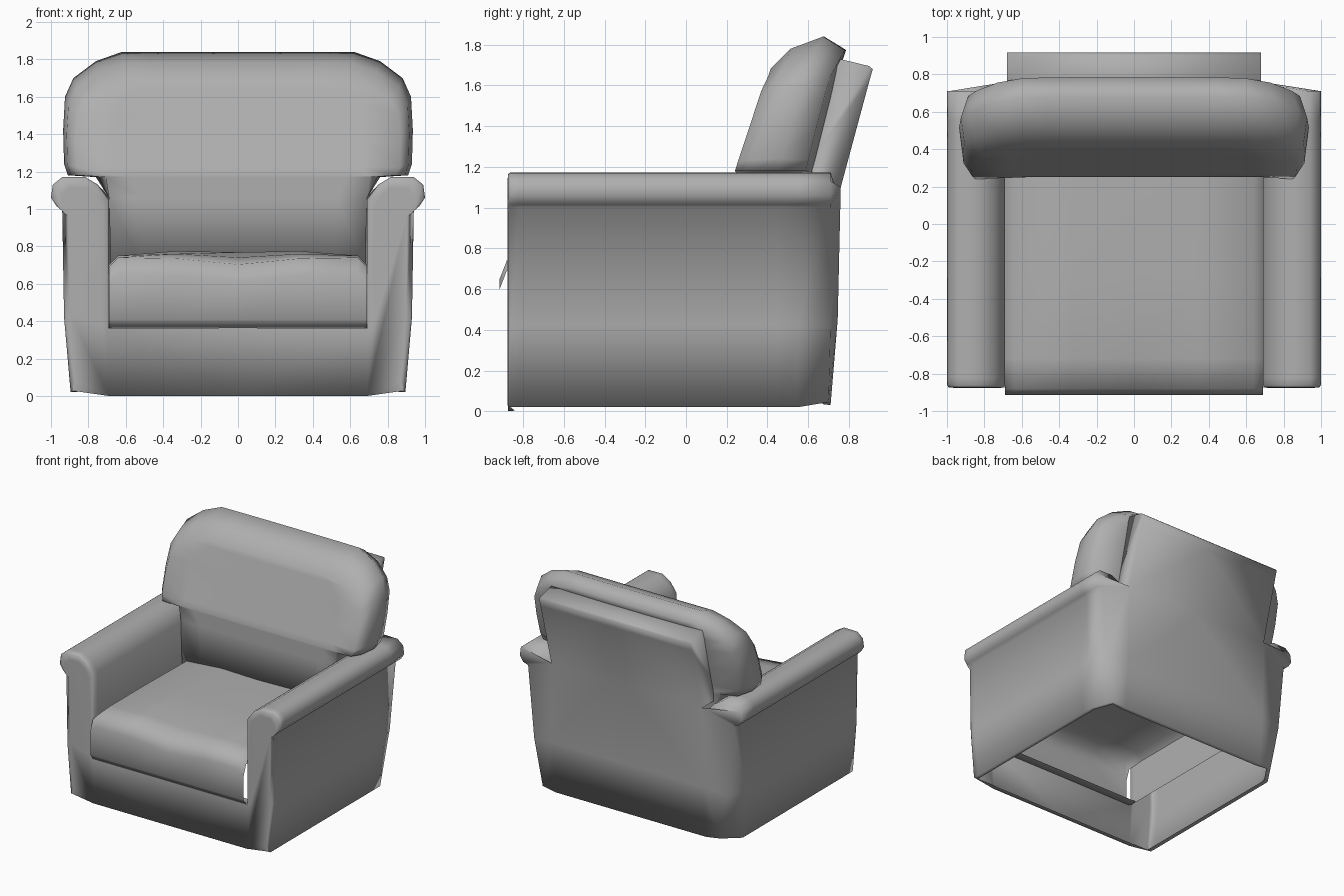
import bpy, bmesh
from math import pi

if "Cube" in bpy.data.objects:
    bpy.data.objects.remove(bpy.data.objects["Cube"])

grey = bpy.data.materials.new("upholstery")
grey.diffuse_color = (.43, .43, .43, 1)
grey.use_nodes = True
grey.node_tree.nodes["Principled BSDF"].inputs["Base Color"].default_value = grey.diffuse_color


def make(name, verts, faces, mirror=False, angle=pi):
    bm = bmesh.new()
    vs = [bm.verts.new(v) for v in verts]
    for f in faces:
        bm.faces.new([vs[i] for i in f])
    bmesh.ops.remove_doubles(bm, verts=bm.verts, dist=0.0005)
    bmesh.ops.recalc_face_normals(bm, faces=bm.faces)
    me = bpy.data.meshes.new(name)
    bm.to_mesh(me)
    bm.free()
    me.materials.append(grey)
    ob = bpy.data.objects.new(name, me)
    bpy.context.collection.objects.link(ob)
    if mirror:
        m = ob.modifiers.new("Mirror", 'MIRROR')
        m.use_clip = True
    bpy.ops.object.select_all(action='DESELECT')
    ob.select_set(True)
    bpy.context.view_layer.objects.active = ob
    bpy.ops.object.shade_smooth_by_angle(angle=angle)
    return ob


def strip(rows, n, closed=False, start=0):
    """Quads joining consecutive rows of n points."""
    m = n if closed else n - 1
    return [tuple(start + j for j in (r * n + i, r * n + (i + 1) % n,
                                      (r + 1) * n + (i + 1) % n, (r + 1) * n + i))
            for r in range(rows - 1) for i in range(m)]


# Body half, mirrored: rolled arm, front panel, leaning back panel; hollow underneath
arm = [(.86, .022), (.895, .02), (.93, .42), (.94, 1.0), (.97, 1.015), (1.0, 1.06),
       (.99, 1.13), (.94, 1.17), (.82, 1.172), (.75, 1.13), (.69, 1.05), (.69, .36)]
n = len(arm)
stations = (-.876, -.875, -.862, -.82, .45, .55, .71)
rear = {0: (.78, .67, .045), 1: (.80, .70, .045), 2: (.87, .71, .42), 3: (.925, .71, 1.0),
        10: (.68, .75, 1.05), 11: (.68, .725, .36)}     # rounded rear corner
verts = []
for s, y in enumerate(stations):
    for i, (x, z) in enumerate(arm):
        p = (x, y, z)
        if s == 0:                       # flat inner area of the arm front
            x, z = arm[max(i, 1)]
            p = (.82 + (x - .82) * .7, y, .6 + (z - .6) * .9)
        elif s == 1:                     # small rounding of the front edge
            p = (.82 + (x - .82) * .94, y, .6 + (z - .6) * .985)
        elif s == 6:
            p = rear.get(i, p)
        verts.append(p)
faces = strip(len(stations), n)

# front panel: arm front, then strip to the centre
k = len(verts)
verts += [(.69, -.875, 0), (0, -.875, 0), (0, -.875, .365), (.69, -.84, .003), (0, -.84, .003)]
faces += [tuple(range(1, n)) + (k,), (1, n + 1, k), (n - 1, 2 * n - 1, k),
          (2 * n - 1, k, k + 1, k + 2), (k, k + 3, k + 4, k + 1), (n, n + 1, k, k + 3)]

# back panel: side column and centre column
back = [(.67, .035), (.71, .03), (.745, .45), (.76, 1.1), (.90, 1.62), (.917, 1.68),
        (.90, 1.695), (.755, 1.73), (.735, 1.72), (.58, 1.2), (.53, 1.10)]
nb = len(back)
b = len(verts)
for x in (.68, 0):
    verts += [(x, y, z) for y, z in back]
faces += strip(2, nb, start=b)
faces.append(tuple(range(b + 3, b + nb)))
# rear corner linking arm and back
r = (len(stations) - 1) * n
faces += [(r + i, b + i, b + i + 1, r + i + 1) for i in range(3)]
faces.append(tuple(range(r + 3, r + 11)) + (b + 3,))
make("arms_and_frame", verts, faces, mirror=True, angle=1.75)

# Crowned seat cushion, open at the sides and below
verts = []
cols = [(-.69, .70, .0), (-.64, .75, .0), (-.33, .775, -.03), (0, .768, -.055),
        (.33, .775, -.03), (.64, .75, .0), (.69, .70, .0)]
for x, top, dip in cols:
    edge = top + dip
    verts += [(x, -.80, .365), (x, -.88, .365), (x, -.915, .41), (x, -.915, edge - .10),
              (x, -.88, edge - .01), (x, -.72, (top + edge) / 2), (x, -.3, top), (x, .40, top - .01)]
make("seat_cushion", verts, strip(len(cols), 8))

# T-shaped leaning back cushion: front grid, back grid and the rim layers between them
half = [(.68, .70), (.69, 1.06), (.76, 1.17), (.91, 1.18), (.93, 1.24), (.935, 1.42),
        (.925, 1.6), (.88, 1.70), (.76, 1.79), (.62, 1.84)]
cuts = (1, .76, .3, -.3, -.76, -1)
h, c = len(half), len(cuts)
layers = [(0, .93, .76), (.2, .98, .91), (.62, 1, 1), (1, .96, .90)]


def place(x, z, layer):
    t, kx, kz = layer
    if abs(x) > .72 or z > 1.2:
        x *= kx
    if z > 1.18:
        z = 1.18 + (z - 1.18) * kz
    low = .24 if abs(x) > .75 else .25
    front = low + .33 * max(0, z - 1.18)
    thick = .34 + .08 * min(.5, max(0, 1.7 - z)) - .04 * (abs(x) / .93) ** 4
    return (x, front + t * thick, z)


rim = half[:-1] + [(half[-1][0] * s, half[-1][1]) for s in cuts]
rim += [(-x, z) for x, z in reversed(half[:-1])]
rim += [(half[0][0] * s, half[0][1]) for s in reversed(cuts[1:-1])]
verts = [place(x, z, l) for l in layers for x, z in rim]
faces = strip(len(layers), len(rim), closed=True)
for l in (layers[0], layers[-1]):
    faces += strip(h, c, start=len(verts))
    verts += [place(x * s, z, l) for x, z in half for s in cuts]
make("back_cushion", verts, faces, angle=1.75)
